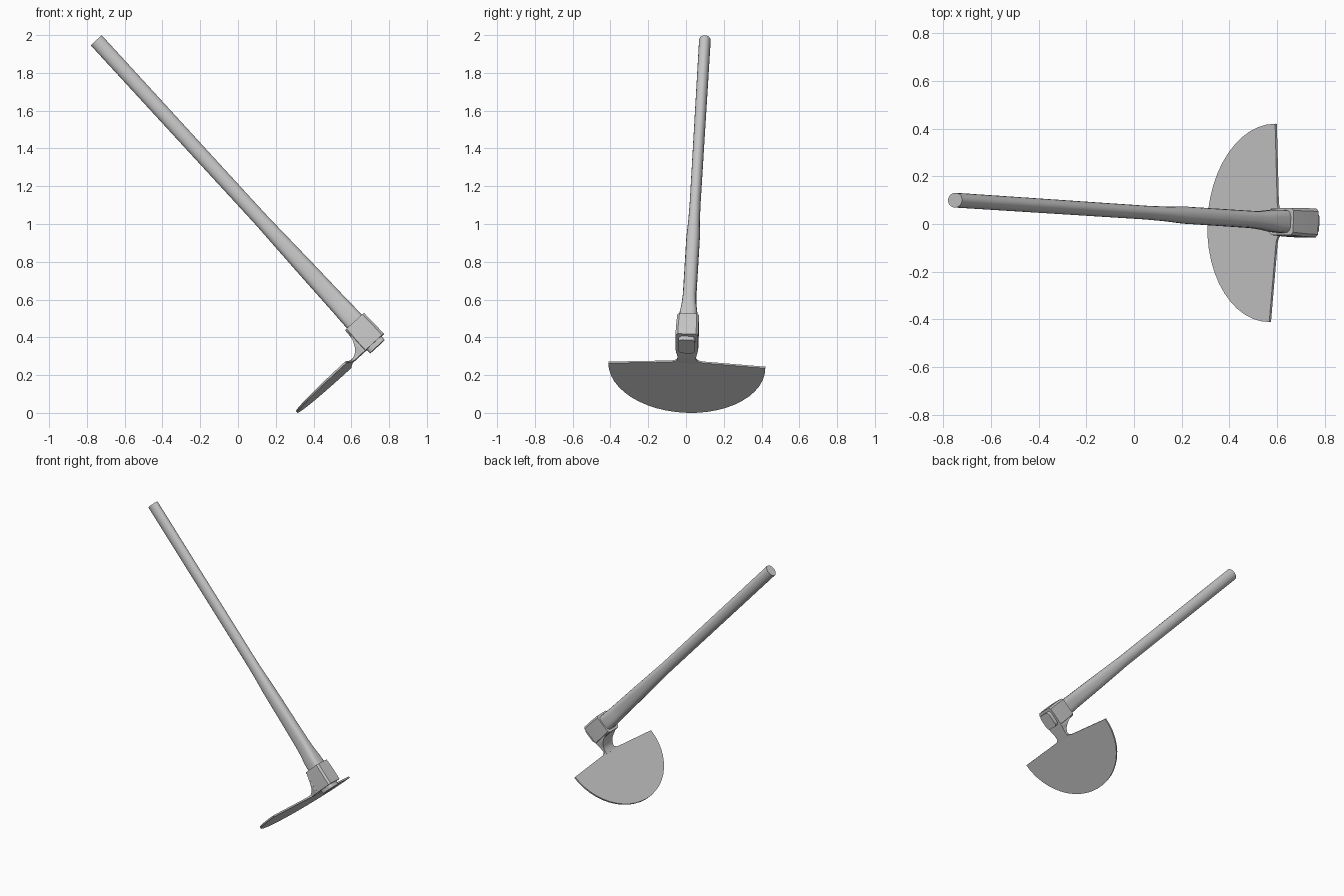
import bpy, bmesh, math
from mathutils import Vector, Matrix

if "Cube" in bpy.data.objects:
    bpy.data.objects.remove(bpy.data.objects["Cube"])

# Local frame: x runs down the handle, y is sideways, z is away from the blade
end = Vector((0.738, 0.003, 0.351))
top = Vector((-0.75, 0.10, 1.972))
ax = (end - top).normalized()
up = Vector((0.737, 0, 0.676))
up = (up - ax * up.dot(ax)).normalized()
side = up.cross(ax)
FRAME = Matrix.Translation(end) @ Matrix((ax, side, up)).transposed().to_4x4()
LENGTH = (end - top).length

grey = bpy.data.materials.new("light_grey")
grey.diffuse_color = (0.58, 0.58, 0.58, 1)
grey.use_nodes = True
grey.node_tree.nodes["Principled BSDF"].inputs["Base Color"].default_value = grey.diffuse_color


def finish(name, bm, smooth=True):
    bmesh.ops.recalc_face_normals(bm, faces=bm.faces)
    me = bpy.data.meshes.new(name)
    bm.to_mesh(me)
    bm.free()
    me.materials.append(grey)
    ob = bpy.data.objects.new(name, me)
    bpy.context.collection.objects.link(ob)
    ob.matrix_world = FRAME
    if smooth:
        bpy.ops.object.select_all(action='DESELECT')
        ob.select_set(True)
        bpy.context.view_layer.objects.active = ob
        bpy.ops.object.shade_smooth_by_angle(angle=math.radians(35))
    return ob


def loft(name, rings, smooth=True):
    bm = bmesh.new()
    loops = [[bm.verts.new(p) for p in r] for r in rings]
    for a, b in zip(loops, loops[1:]):
        for i in range(len(a)):
            j = (i + 1) % len(a)
            bm.faces.new((a[i], a[j], b[j], b[i]))
    bm.faces.new(loops[0])
    bm.faces.new(loops[-1])
    return finish(name, bm, smooth)


def oval(x, hy, hz, power=2.0, sides=20):
    pts = []
    for i in range(sides):
        t = 2 * math.pi * (i + 0.5) / sides
        c, s = math.cos(t), math.sin(t)
        pts.append((x, math.copysign(abs(c) ** (2 / power), c) * hy,
                    math.copysign(abs(s) ** (2 / power), s) * hz))
    return pts


# Handle: slim oval grip swelling into a squarer end inside the eye
loft("handle", [oval(*r) for r in [
    (-LENGTH, 0.031, 0.040, 2), (-1.02, 0.029, 0.039, 2), (-0.90, 0.031, 0.039, 2.1),
    (-0.78, 0.036, 0.042, 2.3), (-0.55, 0.036, 0.047, 2.5), (-0.36, 0.036, 0.050, 2.8),
    (-0.29, 0.040, 0.051, 3), (-0.23, 0.047, 0.053, 3.5), (-0.15, 0.049, 0.054, 4),
    (0.0, 0.044, 0.053, 5)]])


# Eye: chamfered block around the handle
def block(x, hy, hz, c=0.012):
    return [(x, hy, hz - c), (x, hy - c, hz), (x, c - hy, hz), (x, -hy, hz - c),
            (x, -hy, c - hz), (x, c - hy, -hz), (x, hy - c, -hz), (x, hy, c - hz)]


loft("eye", [block(-0.178, 0.057, 0.068), block(-0.10, 0.060, 0.071), block(-0.026, 0.060, 0.071)])

# Neck: sweeps from the underside of the eye to the blade
loft("neck", [[(a, h, n), (b, h, n), (b, -h, n), (a, -h, n)] for n, a, b, h in [
    (-0.055, -0.176, -0.026, 0.055), (-0.066, -0.135, -0.026, 0.058),
    (-0.076, -0.105, -0.026, 0.057), (-0.090, -0.077, -0.026, 0.053),
    (-0.108, -0.055, -0.026, 0.050), (-0.130, -0.043, -0.026, 0.049),
    (-0.160, -0.040, -0.027, 0.049)]])

# Blade: half-ellipse plate with filleted shoulders
half = [(0.046, -0.10), (0.047, -0.125), (0.053, -0.140), (0.065, -0.150), (0.085, -0.155)]
half += [(0.416 * math.cos(t), -0.180 - 0.369 * math.sin(t))
         for t in [math.pi / 2 * i / 12 for i in range(13)]]
outline = half + [(-y, z) for y, z in reversed(half[:-1])]
bm = bmesh.new()
face = bm.faces.new([bm.verts.new((-0.039, y, z)) for y, z in outline])
ext = bmesh.ops.extrude_face_region(bm, geom=[face])
bmesh.ops.translate(bm, vec=(0.011, 0, 0),
                    verts=[v for v in ext["geom"] if isinstance(v, bmesh.types.BMVert)])
finish("blade", bm)
